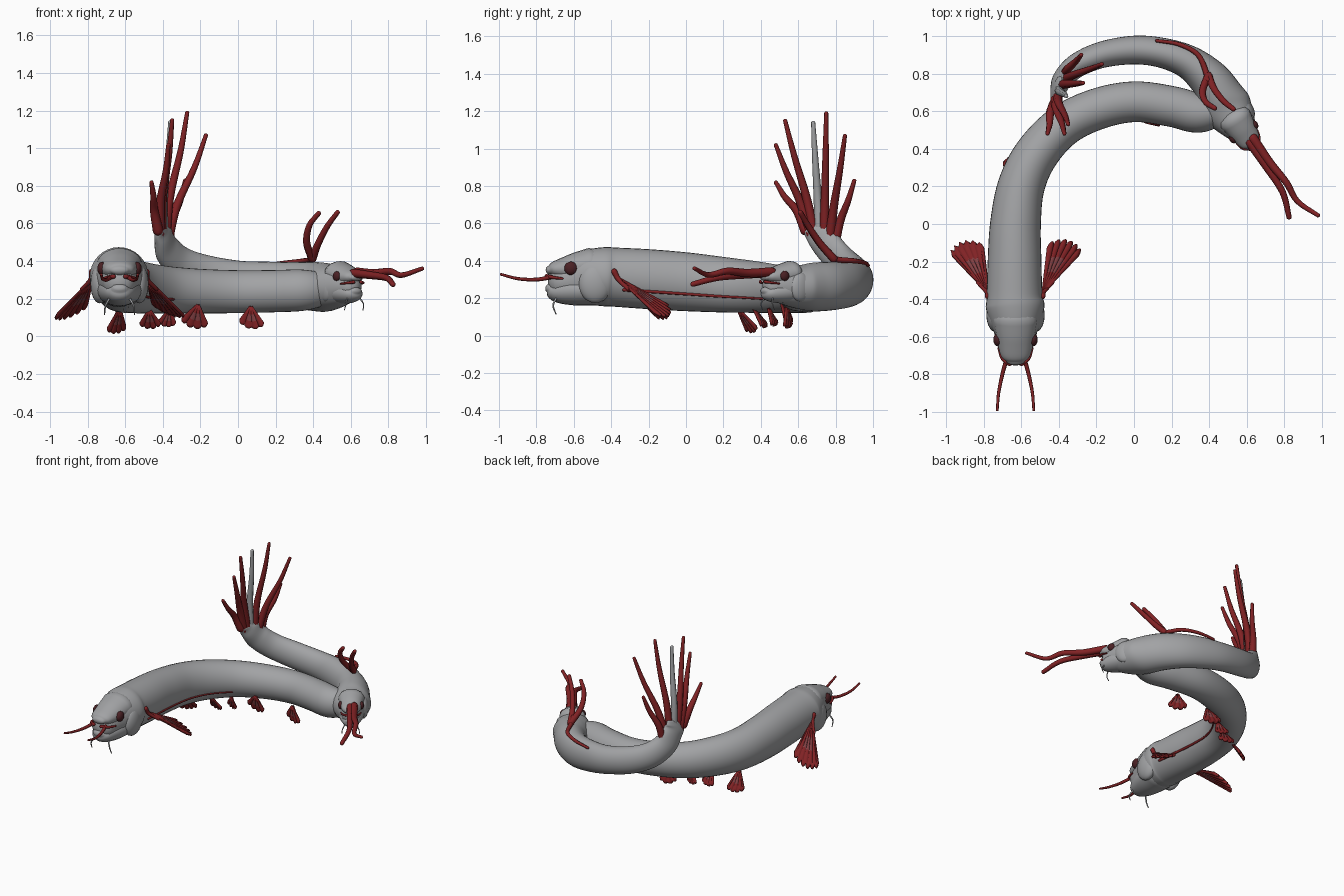
import bpy, bmesh, math
from mathutils import Vector, Matrix

cube = bpy.data.objects.get("Cube")
if cube:
    bpy.data.objects.remove(cube)


def material(name, rgb):
    m = bpy.data.materials.new(name)
    m.use_nodes = True
    m.diffuse_color = (*rgb, 1)
    m.node_tree.nodes["Principled BSDF"].inputs["Base Color"].default_value = (*rgb, 1)
    return m


GREY = material("skin grey", (0.36, 0.365, 0.375))
RED = material("fin red", (0.22, 0.016, 0.018))
MEMBRANE = material("fin membrane", (0.22, 0.05, 0.055))
EYE = material("eye dark red", (0.07, 0.015, 0.018))
Z, X = Vector((0, 0, 1)), Vector((1, 0, 0))


def finish(name, bm, mats, place=None):
    bmesh.ops.recalc_face_normals(bm, faces=bm.faces)
    mesh = bpy.data.meshes.new(name)
    for f in bm.faces:
        f.smooth = True
    bm.to_mesh(mesh)
    bm.free()
    for m in mats:
        mesh.materials.append(m)
    ob = bpy.data.objects.new(name, mesh)
    bpy.context.collection.objects.link(ob)
    if place:
        ob.matrix_world = place
    return ob


def spline(points, steps):
    """Catmull-Rom through points of any dimension."""
    p = [Vector(q) for q in points]
    p = [p[0] * 2 - p[1]] + p + [p[-1] * 2 - p[-2]]
    out = []
    for a, b, c, d in zip(p, p[1:], p[2:], p[3:]):
        for i in range(steps):
            t = i / steps
            out.append(b + (c - a) * t / 2 + (a * 2 - b * 5 + c * 4 - d) * t * t / 2
                       + (b * 3 - a - c * 3 + d) * t ** 3 / 2)
    return out + [p[-2]]


def frames(points, steps, ref):
    """Centre, side, up, half width and half height along the spline."""
    s = spline(points, steps)
    out = []
    for i, q in enumerate(s):
        t = (s[min(i + 1, len(s) - 1)] - s[max(i - 1, 0)])
        t = Vector(t[:3]).normalized()
        side = t.cross(ref).normalized()
        out.append((Vector(q[:3]), side, side.cross(t), q[3], q[4], t))
    return out


def tube(name, points, mat, sides=10, steps=5, ref=Z, place=None):
    """Swept ellipse with domed ends; points hold x, y, z, half width, half height."""
    fr = frames(points, steps, ref)
    rings = []
    for end, sign in ((0, -1), (-1, 1)):
        c, s, u, w, h, t = fr[end]
        dome = [(c + t * sign * min(w, h) * 0.8 * math.sin(a), s, u,
                 w * math.cos(a), h * math.cos(a), t) for a in (0.5, 1.0, 1.4)]
        rings = dome[::-1] + fr if end == 0 else rings + dome
    bm = bmesh.new()
    loops = []
    for c, s, u, w, h, t in rings:
        loops.append([bm.verts.new(c + s * w * math.cos(a) + u * h * math.sin(a))
                      for a in (math.tau * k / sides for k in range(sides))])
    for a, b in zip(loops, loops[1:]):
        for k in range(sides):
            n = (k + 1) % sides
            bm.faces.new((a[k], a[n], b[n], b[k]))
    bm.faces.new(loops[0])
    bm.faces.new(loops[-1])
    return finish(name, bm, [mat], place)


def feeler(name, points, thick, thin, mat=RED, ref=Z, place=None):
    """Tapering thread: thick at the root, thin at the tip."""
    n = len(points) - 1
    radii = [thick + (thin - thick) * i / n for i in range(n + 1)]
    return tube(name, [(*p, r, r) for p, r in zip(points, radii)], mat, 8, 6, ref, place)


def fan(name, root, a, b, lobes, bulge=0.12):
    """Scalloped fin spread between two edge vectors, with a paler middle."""
    root, a, b = Vector(root), Vector(a), Vector(b)
    n = lobes * 6
    bm = bmesh.new()
    rows = []
    for r in (0.06, 0.4, 0.68, 0.9, 1):
        row = []
        for i in range(n + 1):
            t = i / n
            d = a.lerp(b, t).normalized() * (a.length * (1 - t) + b.length * t)
            ripple = abs(math.sin(math.pi * lobes * t))
            d *= 1 + bulge * math.sin(math.pi * t) + (0.09 * ripple - 0.05) * r
            lift = a.cross(b).normalized() * 0.008 * ripple * r
            row.append(bm.verts.new(root + d * r + lift))
        rows.append(row)
    for j, (p, q) in enumerate(zip(rows, rows[1:])):
        for i in range(n):
            f = bm.faces.new((p[i], p[i + 1], q[i + 1], q[i]))
            f.material_index = int(j == 1 and n * 0.25 < i < n * 0.8)
    ob = finish(name, bm, [RED, MEMBRANE])
    mod = ob.modifiers.new("thickness", "SOLIDIFY")
    mod.thickness, mod.offset = 0.016, 0


# Front body: from the head, around the arch, into the second neck
front_path = [(-.63, -.67, .285, .085, .09), (-.63, -.6, .297, .105, .125),
              (-.63, -.52, .312, .135, .147), (-.632, -.44, .315, .156, .158),
              (-.635, -.38, .313, .148, .158), (-.635, -.2, .302, .143, .16),
              (-.63, 0, .288, .135, .157), (-.6, .2, .272, .125, .148),
              (-.52, .37, .26, .118, .138), (-.38, .52, .247, .112, .126),
              (-.2, .61, .24, .11, .118), (0, .65, .237, .108, .114),
              (.2, .625, .24, .108, .112), (.34, .59, .245, .105, .11),
              (.45, .6, .25, .08, .09)]
tube("front_body", front_path, GREY, 32, 6)

# Rear body: from the second head back along the arch and up into the tail
rear_path = [(.6, .46, .265, .06, .07), (.56, .52, .268, .095, .1),
             (.5, .61, .26, .132, .118), (.46, .68, .26, .122, .13),
             (.4, .77, .265, .108, .13), (.29, .86, .272, .09, .122),
             (.15, .91, .285, .08, .112), (0, .925, .302, .076, .1),
             (-.17, .9, .335, .07, .096), (-.3, .845, .385, .064, .09),
             (-.375, .775, .46, .055, .086), (-.4, .72, .55, .04, .086),
             (-.405, .7, .6, .02, .085)]
tube("rear_body", rear_path, GREY, 28, 6)


def head(label, place):
    """Jaws, eyes, gill covers and chin barbels; snout tip at the local origin facing -y."""
    tube(label + "_upper_jaw", [(0, .015, .05, .05, .025), (0, .045, .055, .078, .045),
                                (0, .13, .06, .1, .075), (0, .24, .08, .12, .09)],
         GREY, 20, place=place)
    tube(label + "_lower_jaw", [(0, .015, -.045, .045, .026), (0, .05, -.062, .075, .058),
                                (0, .14, -.058, .108, .08), (0, .26, -.05, .13, .09)],
         GREY, 20, place=place)
    for s, side in ((1, "left"), (-1, "right")):
        bm = bmesh.new()
        bmesh.ops.create_uvsphere(bm, u_segments=16, v_segments=10, radius=.036)
        eye = Matrix.Translation((s * .093, .13, .06)) @ Matrix.Diagonal((.7, 1, 1, 1))
        finish(f"{label}_{side}_eye", bm, [EYE], place @ eye)
        bm = bmesh.new()
        bmesh.ops.create_uvsphere(bm, u_segments=20, v_segments=12, radius=.1)
        gill = Matrix.Translation((s * .105, .26, -.02)) @ Matrix.Diagonal((.5, .9, 1.05, 1))
        finish(f"{label}_{side}_gill_cover", bm, [GREY], place @ gill)
        feeler(f"{label}_{side}_barbel", [(s * .055, .05, -.1), (s * .075, .035, -.14),
                                          (s * .08, .05, -.185)], .006, .003, GREY, X, place)
        feeler(f"{label}_{side}_lip", [(s * .03, .0, .018), (s * .07, .03, .012),
                                       (s * .09, .085, .005)], .012, .006, RED, Z, place)


head("front_head", Matrix.Translation((-.63, -.745, .3)))
head("rear_head", Matrix.Translation((.635, .41, .275))
     @ Matrix.Rotation(math.radians(33), 4, "Z") @ Matrix.Scale(.74, 4))

# Whiskers of both heads
for s, side in ((1, "left"), (-1, "right")):
    feeler(f"front_{side}_whisker", [(-.63 + s * x, y, z) for x, y, z in
           ((.045, -.71, .315), (.07, -.8, .3), (.09, -.9, .305), (.097, -.99, .328))],
           .012, .007)
feeler("rear_left_whisker", [(.63, .46, .34), (.72, .33, .335), (.81, .22, .345),
                             (.87, .12, .325), (.98, .045, .36)], .026, .011)
feeler("rear_right_whisker", [(.61, .44, .335), (.7, .31, .325), (.79, .17, .31),
                              (.825, .035, .275)], .024, .014)

# Stripe along the inner flank
flank = frames(front_path, 6, Z)[26:54]
feeler("flank_stripe", [c + s * w * .91 - u * h * .41 for c, s, u, w, h, t in flank[::3]],
       .009, .006)

# Pectoral fins, mirrored about the front body
for s, side in ((1, "left"), (-1, "right")):
    fan(f"{side}_pectoral_fin", (-.632 + s * .142, -.37, .31), (s * .2, .21, -.2),
        (s * .03, .255, -.14), 6)
    feeler(f"{side}_pectoral_root", [(-.632 + s * .145, -.385, .345),
           (-.632 + s * .152, -.36, .3), (-.632 + s * .2, -.31, .25)], .016, .01, RED, X)

# Belly fins hanging under the arch: root and its two edge vectors
belly = [((-.63, .27, .16), (-.07, .05, -.12), (.03, .11, -.11)),
         ((-.47, .36, .15), (-.05, .07, -.08), (.06, .04, -.08)),
         ((-.36, .44, .15), (-.06, .05, -.07), (.03, .02, -.08)),
         ((-.21, .51, .175), (-.09, .04, -.08), (.05, .03, -.11)),
         ((.07, .54, .165), (-.06, .03, -.08), (.07, -.01, -.1))]
for i, (root, a, b) in enumerate(belly):
    fan(f"belly_fin_{i + 1}", root, a, b, 4, .08)

# Back streamers rising behind the second head
feeler("back_streamer_root", [(.12, .975, .375), (.24, .955, .39), (.34, .9, .4),
                              (.385, .8, .41), (.39, .76, .45)], .009, .018)
feeler("back_streamer_inner", [(.395, .79, .41), (.365, .71, .5), (.38, .65, .59),
                               (.43, .615, .655)], .022, .013, ref=X)
feeler("back_streamer_outer", [(.395, .79, .41), (.425, .72, .49), (.475, .655, .585),
                               (.53, .61, .66)], .022, .013, ref=X)

# Tail rays spread from the tail edge
tips = [(-.46, .48, .82), (-.37, .48, 1.02), (-.35, .53, 1.15), (-.36, .68, 1.14),
        (-.27, .75, 1.19), (-.17, .85, 1.07), (-.28, .9, .83)]
low, high = Vector((-.425, .64, .56)), Vector((-.37, .79, .47))
for i, tip in enumerate(tips):
    base = low.lerp(high, i / (len(tips) - 1))
    tip = Vector(tip)
    knee = base.lerp(tip, .3) + Vector((-.01, 0, .03))
    feeler(f"tail_ray_{i + 1}", [base, knee, base.lerp(tip, .7), tip], .028, .011,
           GREY if i == 3 else RED, X)
